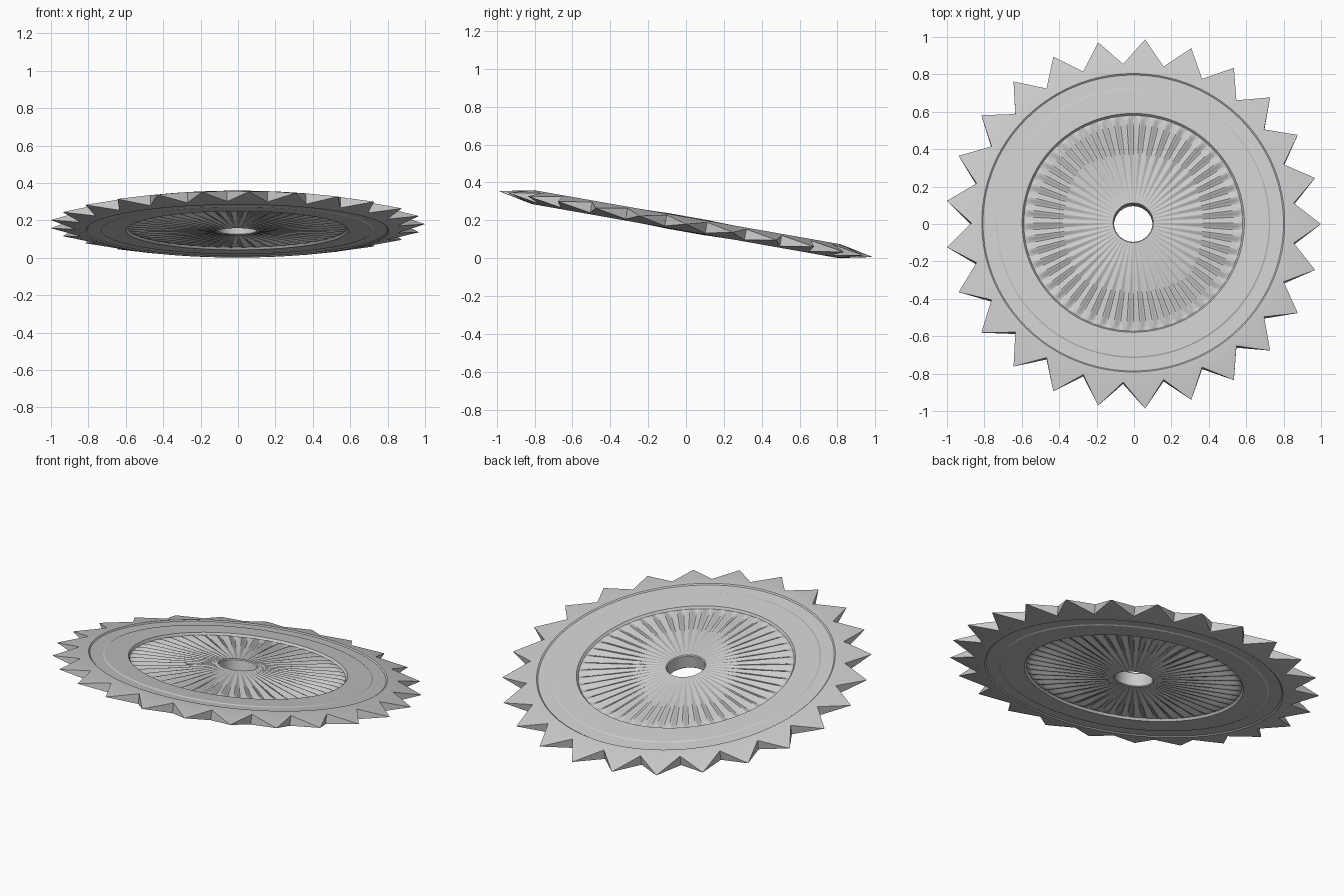
import bpy, bmesh
from math import sin, cos, pi, radians
from mathutils import Matrix, Vector

if "Cube" in bpy.data.objects:
    bpy.data.objects.remove(bpy.data.objects["Cube"])

TEETH, FLUTES, PER_TOOTH = 25, 50, 16
N = TEETH * PER_TOOTH
TIP_R, VALLEY_R, VALLEY_H = 1.004, 0.865, 0.029
PLACE = Matrix.Translation((-0.004, 0, 0.18)) @ Matrix.Rotation(radians(-10), 4, 'X')


def ring(r, h, flute=0.0):
    """Circle of radius r at half thickness h, optionally rippled."""
    pts = []
    for i in range(N):
        a = 2 * pi * i / N
        pts.append(Vector((r * cos(a), r * sin(a), h + flute * cos(FLUTES * a))))
    return pts


def tooth_outline():
    """Zigzag edge: thick at each valley, pinched to the mid plane at each tip."""
    corners = []
    for k in range(2 * TEETH):
        a = pi * k / TEETH
        r, h = (TIP_R, 0) if k % 2 == 0 else (VALLEY_R, VALLEY_H)
        corners.append(Vector((r * cos(a), r * sin(a), h)))
    half = PER_TOOTH // 2
    return [corners[i // half].lerp(corners[(i // half + 1) % (2 * TEETH)], (i % half) / half)
            for i in range(N)]


def build(name, rows, wall):
    """Skin the rows on both faces; wall joins top and bottom along one row index."""
    bm = bmesh.new()
    sides = [[[bm.verts.new((p.x, p.y, s * p.z)) for p in row] for row in rows] for s in (1, -1)]
    strips = [(a, b) for a, b in zip(sides[0], sides[0][1:])]
    strips += [(b, a) for a, b in zip(sides[1], sides[1][1:])]
    top, bottom = sides[0][wall], sides[1][wall]
    strips.append((bottom, top) if wall == 0 else (top, bottom))
    for a, b in strips:
        for i in range(N):
            j = (i + 1) % N
            bm.faces.new((a[i], b[i], b[j], a[j]))
    bmesh.ops.remove_doubles(bm, verts=bm.verts, dist=1e-5)
    bm.transform(PLACE)
    me = bpy.data.meshes.new(name)
    bm.to_mesh(me)
    bm.free()
    ob = bpy.data.objects.new(name, me)
    bpy.context.collection.objects.link(ob)
    bpy.context.view_layer.objects.active = ob
    ob.select_set(True)
    bpy.ops.object.shade_smooth_by_angle(angle=radians(20))
    ob.select_set(False)


# Toothed rim with a shallow channel between the two outer ring lines
rim = [(0.585, 0.022), (0.594, 0.035), (0.725, 0.035), (0.732, 0.031),
       (0.803, 0.031), (0.81, 0.037), (0.82, 0.037)]
build("toothed_rim", [ring(*p) for p in rim] + [tooth_outline()], -1)

# Fluted centre plate, rising towards the bore
plate = [(0.103, 0.036), (0.108, 0.041), (0.13, 0.039, 0.001), (0.2, 0.036, 0.002),
         (0.3, 0.032, 0.004), (0.4, 0.028, 0.006), (0.46, 0.026, 0.008),
         (0.52, 0.024, 0.009), (0.56, 0.023, 0.008), (0.575, 0.022, 0.005), (0.585, 0.022)]
build("fluted_plate", [ring(*p) for p in plate], 0)
